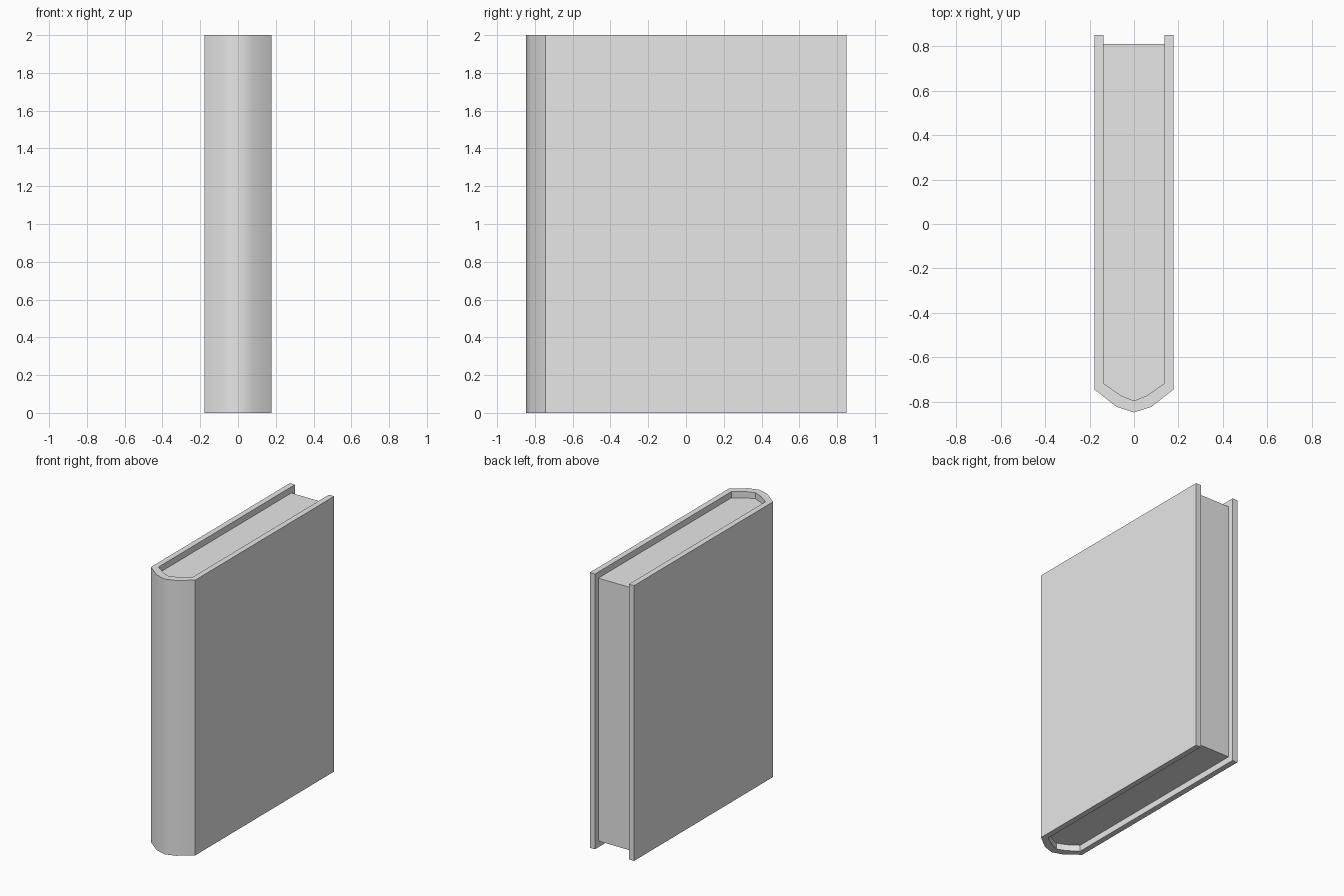
import bpy
import bmesh
import math

if "Cube" in bpy.data.objects:
    bpy.data.objects.remove(bpy.data.objects["Cube"])

grey = bpy.data.materials.new("plain grey")
grey.diffuse_color = (0.8, 0.8, 0.8, 1)
grey.use_nodes = True
grey.node_tree.nodes["Principled BSDF"].inputs["Base Color"].default_value = grey.diffuse_color


def mirrored(half):
    """Complete a right-hand half outline, ending on x = 0, with its mirror."""
    return half + [(-x, y) for x, y in reversed(half[:-1])]


def extrude_outline(name, outline, z0, z1):
    bm = bmesh.new()
    base = bm.faces.new([bm.verts.new((x, y, z0)) for x, y in outline])
    top = bmesh.ops.extrude_face_region(bm, geom=[base], use_keep_orig=True)
    verts = [v for v in top["geom"] if isinstance(v, bmesh.types.BMVert)]
    bmesh.ops.translate(bm, verts=verts, vec=(0, 0, z1 - z0))
    bmesh.ops.recalc_face_normals(bm, faces=bm.faces[:])
    mesh = bpy.data.meshes.new(name)
    bm.to_mesh(mesh)
    bm.free()
    mesh.materials.append(grey)
    obj = bpy.data.objects.new(name, mesh)
    bpy.context.collection.objects.link(obj)
    # Rounded spine is smooth, board edges stay crisp
    bpy.ops.object.select_all(action='DESELECT')
    obj.select_set(True)
    bpy.context.view_layer.objects.active = obj
    bpy.ops.object.shade_smooth_by_angle(angle=math.radians(36))
    return obj


BACK = 0.85
outer = [(0.178, BACK), (0.178, -0.745), (0.078, -0.823), (0, -0.848)]
inner = [(0.137, -0.717), (0.06, -0.771), (0, -0.795)]

# Cover: two boards joined by a rounded spine
cover_outline = mirrored(outer) + [(-0.137, BACK)] + mirrored(inner)[::-1] + [(0.137, BACK)]
extrude_outline("cover", cover_outline, 0, 2)

# Page block: recessed at top, bottom and open side
page_outline = mirrored([(0.137, 0.81)] + inner)
extrude_outline("page_block", page_outline, 0.045, 1.955)
